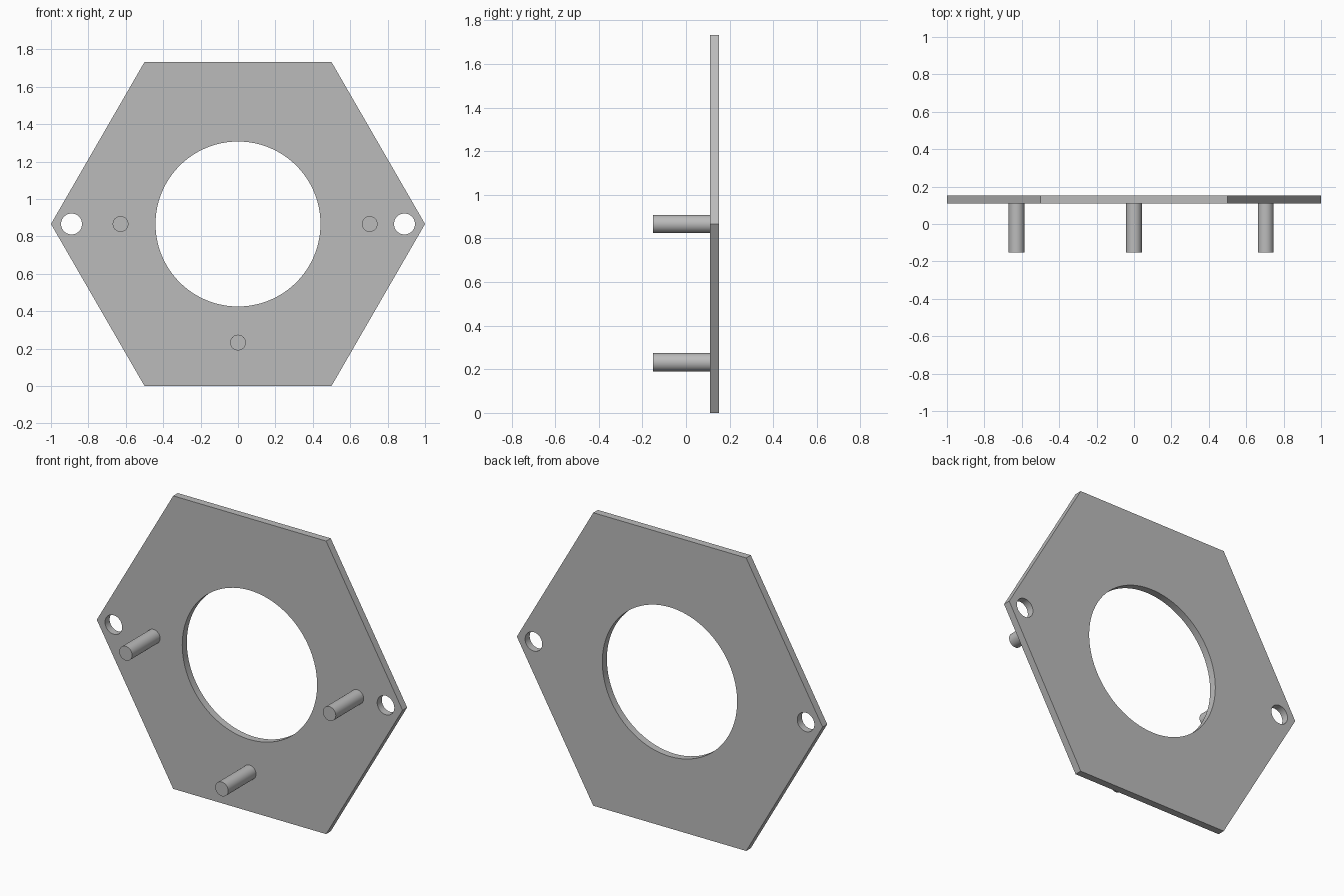
import bpy
from math import pi, sqrt

cube = bpy.data.objects.get("Cube")
if cube:
    bpy.data.objects.remove(cube, do_unlink=True)

MID_Z = sqrt(3) / 2          # centre height of the hexagon
BACK, FACE, TIP = 0.152, 0.109, -0.152

grey = bpy.data.materials.new("plain_grey")
grey.use_nodes = True
colour = (0.5, 0.5, 0.5, 1)
grey.diffuse_color = colour
grey.node_tree.nodes["Principled BSDF"].inputs["Base Color"].default_value = colour


def rod(name, x, z, radius, y0, y1, sides=64):
    """Prism along y, with a corner pointing to +x."""
    bpy.ops.mesh.primitive_cylinder_add(
        vertices=sides, radius=radius, depth=y1 - y0,
        location=(x, (y0 + y1) / 2, z), rotation=(pi / 2, pi / 2, 0))
    obj = bpy.context.object
    obj.name = name
    obj.data.materials.append(grey)
    return obj


def smooth(obj):
    bpy.ops.object.select_all(action="DESELECT")
    obj.select_set(True)
    bpy.context.view_layer.objects.active = obj
    bpy.ops.object.shade_smooth_by_angle(angle=pi / 6)


# Hexagonal plate
plate = rod("hexagonal_plate", 0, MID_Z, 1, FACE, BACK, 6)

# Central opening and the two corner bolt holes
for x, radius, sides in ((0, 0.441, 128), (-0.89, 0.056, 48), (0.89, 0.056, 48)):
    cutter = rod("hole_cutter", x, MID_Z, radius, FACE - 0.1, BACK + 0.1, sides)
    cutter.hide_render = True
    cut = plate.modifiers.new("hole", "BOOLEAN")
    cut.operation = "DIFFERENCE"
    cut.solver = "EXACT"
    cut.object = cutter
    bpy.context.view_layer.objects.active = plate
    bpy.ops.object.modifier_apply(modifier=cut.name)
    bpy.data.objects.remove(cutter, do_unlink=True)
smooth(plate)

# Pegs standing out from the front face
for name, x, z in (("right_peg", -0.628, MID_Z),
                   ("left_peg", 0.704, MID_Z),
                   ("bottom_peg", 0, 0.232)):
    smooth(rod(name, x, z, 0.042, TIP, FACE + 0.005, 48))
